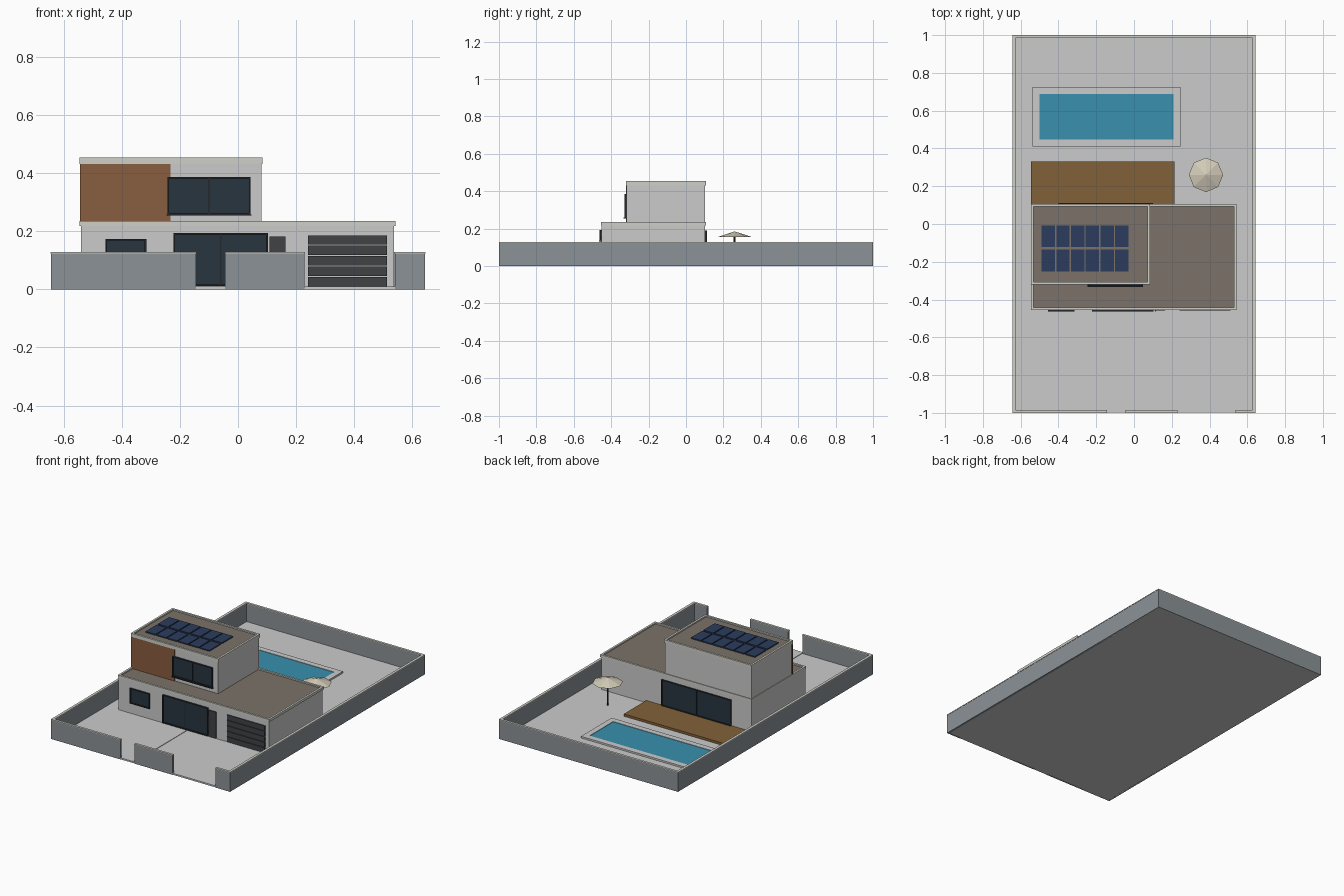
import bpy, bmesh
from math import pi

if "Cube" in bpy.data.objects:
    bpy.data.objects.remove(bpy.data.objects["Cube"])

def mat(name, r, g, b):
    m = bpy.data.materials.new(name)
    m.diffuse_color = (r, g, b, 1)
    m.use_nodes = True
    m.node_tree.nodes["Principled BSDF"].inputs["Base Color"].default_value = m.diffuse_color
    return m

WALL = mat("boundary_grey", 0.26, 0.29, 0.31)
TRIM = mat("trim_white", 0.62, 0.63, 0.58)
ROOF = mat("roof_gravel", 0.2, 0.17, 0.14)
WOOD = mat("cladding_wood", 0.25, 0.11, 0.05)
DECK = mat("deck_wood", 0.22, 0.12, 0.04)
GLASS = mat("dark_glass", 0.02, 0.035, 0.05)
FRAME = mat("dark_frame", 0.02, 0.022, 0.025)
DOOR = mat("door_grey", 0.05, 0.055, 0.06)
WATER = mat("pool_water", 0.04, 0.28, 0.42)
SOLAR = mat("solar_blue", 0.025, 0.045, 0.11)
CANVAS = mat("canvas_cream", 0.65, 0.6, 0.48)

def boxes(name, spans, m=None):
    """One object from boxes given as (x0, x1, y0, y1, z0, z1)."""
    bm = bmesh.new()
    for x0, x1, y0, y1, z0, z1 in spans:
        vs = bmesh.ops.create_cube(bm, size=1)["verts"]
        for v in vs:
            v.co = (x0 + (v.co.x + .5) * (x1 - x0),
                    y0 + (v.co.y + .5) * (y1 - y0),
                    z0 + (v.co.z + .5) * (z1 - z0))
    me = bpy.data.meshes.new(name)
    bm.to_mesh(me)
    bm.free()
    ob = bpy.data.objects.new(name, me)
    bpy.context.collection.objects.link(ob)
    if m:
        me.materials.append(m)
    return ob

def ring(x0, x1, y0, y1, z0, z1, t):
    """Four boxes forming a rectangular rim of width t."""
    return [(x0, x1, y0, y0 + t, z0, z1), (x0, x1, y1 - t, y1, z0, z1),
            (x0, x0 + t, y0 + t, y1 - t, z0, z1), (x1 - t, x1, y0 + t, y1 - t, z0, z1)]

def window(name, x0, x1, z0, z1, y, side, panes=2, t=0.006):
    """Framed glazing on a wall at y; side is -1 for front, 1 for back."""
    def d(a, b):
        return tuple(sorted((y + side * a, y + side * b)))
    boxes(name + "_glass", [(x0 + t, x1 - t, *d(-.004, .004), z0 + t, z1 - t)], GLASS)
    f = d(-.004, .010)
    bars = [(x0, x1, *f, z1 - t, z1), (x0, x1, *f, z0, z0 + t),
            (x0, x0 + t, *f, z0 + t, z1 - t), (x1 - t, x1, *f, z0 + t, z1 - t)]
    for i in range(1, panes):
        c = x0 + (x1 - x0) * i / panes
        bars.append((c - t / 2, c + t / 2, *d(-.004, .008), z0 + t, z1 - t))
    boxes(name + "_frame", bars, FRAME)

def flat_roof(name, x0, x1, y0, y1, z0, z1):
    boxes(name + "_parapet", ring(x0, x1, y0, y1, z0, z1, 0.013), TRIM)
    boxes(name + "_surface", [(x0 + .013, x1 - .013, y0 + .013, y1 - .013, z0, z1 - .008)], ROOF)

# Plot, path and driveway
boxes("ground_slab", [(-.64, .64, -.998, .998, 0, .007)])
boxes("entry_path", [(-.145, -.045, -.998, -.45, .007, .010)])
boxes("driveway", [(.23, .54, -.998, -.45, .007, .010)])

# Boundary wall with gate openings, and its coping
runs = [(-.643, .643, .986, 1), (-.643, -.629, -1, .986), (.629, .643, -1, .986),
        (-.629, -.145, -1, -.986), (-.044, .229, -1, -.986), (.54, .629, -1, -.986)]
boxes("boundary_wall", [(*r, 0, .123) for r in runs], WALL)
e = .0015
boxes("boundary_coping", [(a - e, b + e, c - e * (c > -1), d + e * (d < 1), .123, .128)
                          for a, b, c, d in runs], TRIM)

# House volumes and roofs
boxes("ground_floor", [(-.541, .537, -.451, .102, .007, .217)])
flat_roof("lower_roof", -.545, .542, -.455, .106, .217, .234)
boxes("upper_floor", [(-.541, .08, -.317, .102, .226, .431)])
flat_roof("upper_roof", -.545, .084, -.321, .106, .431, .454)
boxes("timber_cladding", [(-.544, -.232, -.321, -.312, .226, .431)], WOOD)

# Glazing
window("upper_window", -.243, .043, .257, .386, -.319, -1)
boxes("upper_window_sill", [(-.246, .047, -.333, -.315, .253, .258)], FRAME)
window("small_window", -.456, -.315, .075, .173, -.452, -1, 1)
window("front_glazing", -.222, .103, .011, .193, -.452, -1)
window("rear_glazing", -.40, .10, .02, .19, .102, 1)

# Entrance door, surround and pull handle
boxes("front_door", [(.109, .163, -.458, -.445, .01, .181)], DOOR)
boxes("front_door_handle", [(.112, .116, -.464, -.458, .06, .14)], TRIM)

# Garage door made from horizontal panels
boxes("garage_door_panels", [(.24, .512, -.457, -.445, .010 + i * .0358, .0425 + i * .0358)
                             for i in range(5)], DOOR)

# Deck and pool
boxes("deck", [(-.545, .214, .103, .332, .007, .022)], DECK)
boxes("pool_coping", ring(-.538, .247, .41, .725, .007, .018, .037))
boxes("pool_water", [(-.502, .211, .446, .689, .007, .015)], WATER)

# Solar panels, six by two
boxes("solar_panels", [(-.489 + i * .0777, -.418 + i * .0777, y, y + .115, .446, .453)
                       for i in range(6) for y in (-.251, -.123)], SOLAR)

# Parasol: eight-sided canopy on a pole
bpy.ops.mesh.primitive_cone_add(vertices=8, radius1=.091, radius2=0, depth=.03,
                                location=(.381, .26, .170))
canopy = bpy.context.object
canopy.name = "parasol_canopy"
canopy.data.materials.append(CANVAS)
bpy.ops.mesh.primitive_cylinder_add(vertices=8, radius=.005, depth=.155,
                                    location=(.381, .26, .0845))
pole = bpy.context.object
pole.name = "parasol_pole"
pole.data.materials.append(FRAME)
